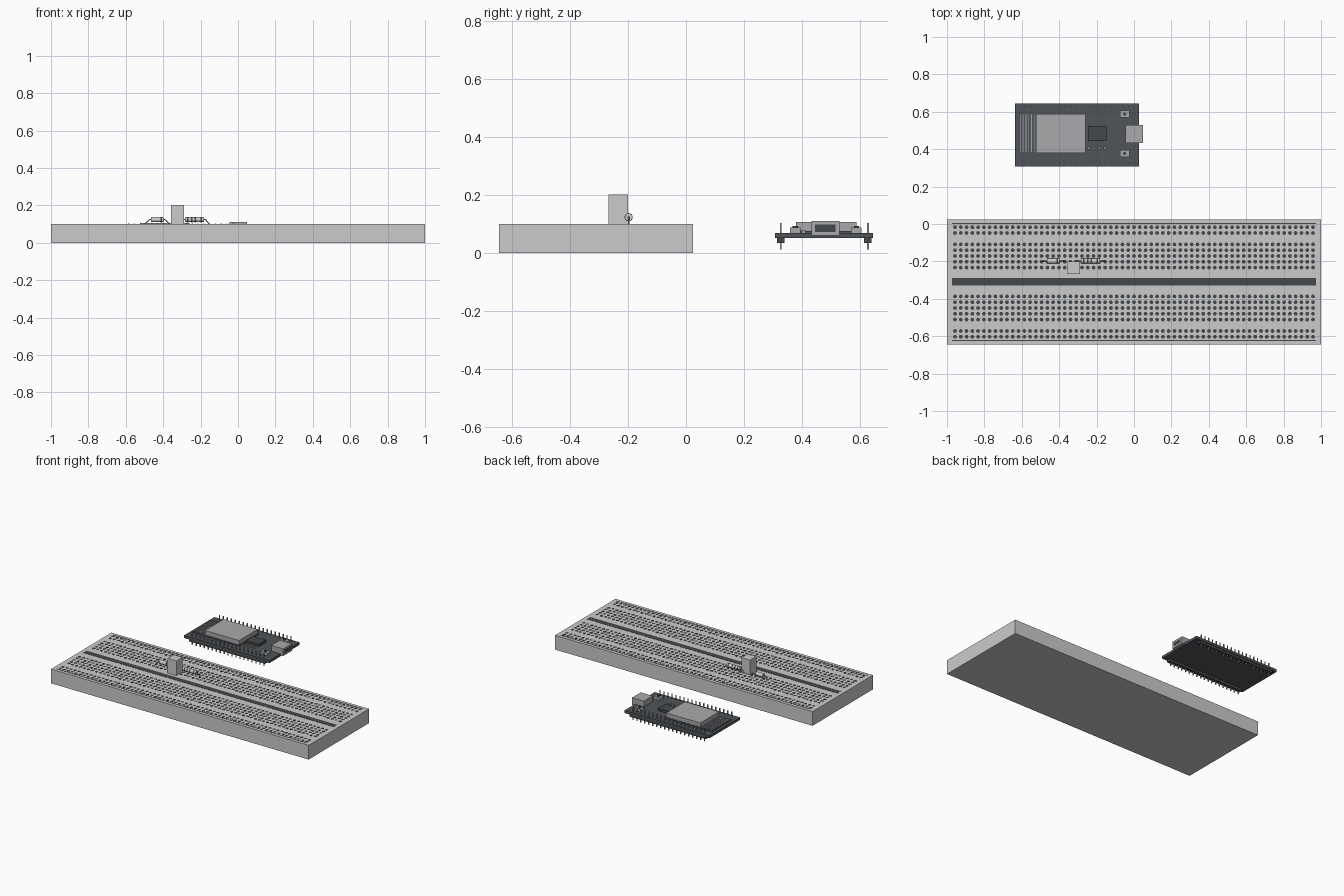
import bpy, bmesh, math
from mathutils import Matrix, Vector

if "Cube" in bpy.data.objects:
    bpy.data.objects.remove(bpy.data.objects["Cube"])


def material(name, v):
    m = bpy.data.materials.new(name)
    m.diffuse_color = (*v, 1)
    m.use_nodes = True
    m.node_tree.nodes["Principled BSDF"].inputs["Base Color"].default_value = m.diffuse_color
    return m


DARK = material("dark", (0.06, 0.065, 0.07))
BOARD = material("board", (0.08, 0.09, 0.1))
METAL = material("metal", (0.4, 0.4, 0.42))


def finish(name, bm, mat=None, smooth=False):
    me = bpy.data.meshes.new(name)
    bmesh.ops.recalc_face_normals(bm, faces=bm.faces[:])
    bm.to_mesh(me)
    bm.free()
    ob = bpy.data.objects.new(name, me)
    bpy.context.collection.objects.link(ob)
    if mat:
        me.materials.append(mat)
    if smooth:
        bpy.ops.object.select_all(action='DESELECT')
        ob.select_set(True)
        bpy.context.view_layer.objects.active = ob
        bpy.ops.object.shade_smooth_by_angle(angle=math.radians(40))
    return ob


def add_box(bm, x, y, z):
    """Add a box given (min, max) on each axis."""
    mid = Vector((sum(x) / 2, sum(y) / 2, sum(z) / 2))
    size = (x[1] - x[0], y[1] - y[0], z[1] - z[0], 1)
    bmesh.ops.create_cube(bm, size=1, matrix=Matrix.Translation(mid) @ Matrix.Diagonal(size))


def add_rod(bm, a, b, r, n=12):
    """Add a cylinder running from a to b."""
    a, b = Vector(a), Vector(b)
    d = b - a
    m = Matrix.Translation((a + b) / 2) @ d.to_track_quat('Z', 'Y').to_matrix().to_4x4()
    bmesh.ops.create_cone(bm, cap_ends=True, segments=n, radius1=r, radius2=r,
                          depth=d.length, matrix=m)


def boxes(name, items, mat=None):
    bm = bmesh.new()
    for it in items:
        add_box(bm, *it)
    return finish(name, bm, mat)


# Breadboard body, centre channel and rail stripes
CY, TOP = -0.31, 0.1
boxes("breadboard_body", [((-1, 1), (-0.645, 0.025), (0, TOP))])
boxes("centre_channel", [((-0.972, 0.972), (CY - 0.018, CY + 0.02), (TOP - 0.01, TOP + 0.001))], DARK)
boxes("rail_stripes", [((-0.972, 0.972), (CY + s * 0.312 - 0.003, CY + s * 0.312 + 0.003),
                        (TOP - 0.005, TOP + 0.001)) for s in (-1, 1)], DARK)

# Contact holes: five rows and two rail rows on each side of the channel
bm = bmesh.new()
rows = [0.077 + 0.031 * k for k in range(5)] + [0.262, 0.293]
for s in (-1, 1):
    for off in rows:
        for i in range(63):
            x, y = -0.957 + i * 1.914 / 62, CY + s * off
            add_rod(bm, (x, y, TOP - 0.005), (x, y, TOP + 0.001), 0.0105, 8)
finish("contact_holes", bm, DARK)

# Cubic sensor block on the breadboard
boxes("sensor_block", [((-0.358, -0.29), (-0.268, -0.2), (TOP, 0.203))])


# Axial components with sloping wire leads
def axial(name, x0, x1, lead0, lead1, bands):
    y, z, r = -0.198, 0.124, 0.0135
    bm = bmesh.new()
    add_rod(bm, (x0, y, z), (x1, y, z), r, 16)
    finish(name + "_body", bm, None, True)
    bm = bmesh.new()
    for b in bands:
        x = x0 + b * (x1 - x0)
        add_rod(bm, (x - 0.004, y, z), (x + 0.004, y, z), r + 0.0007, 16)
    finish(name + "_bands", bm, DARK, True)
    bm = bmesh.new()
    for a, b in ((x0, lead0), (x1, lead1)):
        k = a + (b - a) * 0.25
        add_rod(bm, (a, y, z), (k, y, z), 0.003, 8)
        add_rod(bm, (k, y, z), (b, y, TOP - 0.003), 0.003, 8)
    finish(name + "_leads", bm, METAL, True)


axial("diode", -0.465, -0.398, -0.5, -0.362, [0.82])
axial("resistor", -0.284, -0.182, -0.318, -0.15, [0.15, 0.35, 0.55, 0.85])

# Controller circuit board
PT = 0.07
boxes("controller_board", [((-0.635, 0.027), (0.308, 0.645), (0.052, PT))], BOARD)

# Pin headers and pins down both long edges
PINY = (0.327, 0.628)
boxes("pin_headers", [((-0.602, -0.01), (y - 0.013, y + 0.013), (0.035, 0.052)) for y in PINY], DARK)
boxes("header_pins", [((x - 0.003, x + 0.003), (y - 0.003, y + 0.003), (0.012, 0.104))
                      for y in PINY for x in [-0.584 + 0.0309 * i for i in range(19)]], METAL)

# Radio module: carrier, shield can and antenna strips
boxes("radio_carrier", [((-0.615, -0.252), (0.376, 0.592), (PT, PT + 0.006))], BOARD)
boxes("radio_shield", [((-0.523, -0.258), (0.38, 0.588), (PT + 0.006, 0.107))], METAL)
boxes("antenna_strips", [((x - 0.002, x + 0.002), (0.385, 0.585), (PT + 0.006, PT + 0.008))
                         for x in [-0.608 + 0.015 * i for i in range(6)]], METAL)

# Processor chip and small parts
boxes("interface_chip", [((-0.247, -0.148), (0.443, 0.524), (PT, 0.087))], DARK)
boxes("small_parts", [((x - 0.006, x + 0.006), (0.399, 0.413), (PT, 0.079))
                      for x in (-0.242, -0.214, -0.186, -0.157)], METAL)

# Push buttons
BY = (0.377, 0.588)
boxes("button_bases", [((-0.076, -0.024), (y - 0.018, y + 0.018), (PT, 0.088)) for y in BY], METAL)
bm = bmesh.new()
for y in BY:
    add_rod(bm, (-0.05, y, 0.088), (-0.05, y, 0.094), 0.009, 16)
finish("button_caps", bm, DARK, True)

# Data socket with dark opening on its outer end
boxes("data_socket", [((-0.045, 0.048), (0.433, 0.529), (0.06, 0.11))], METAL)
boxes("socket_opening", [((0.03, 0.049), (0.446, 0.516), (0.073, 0.098))], DARK)
